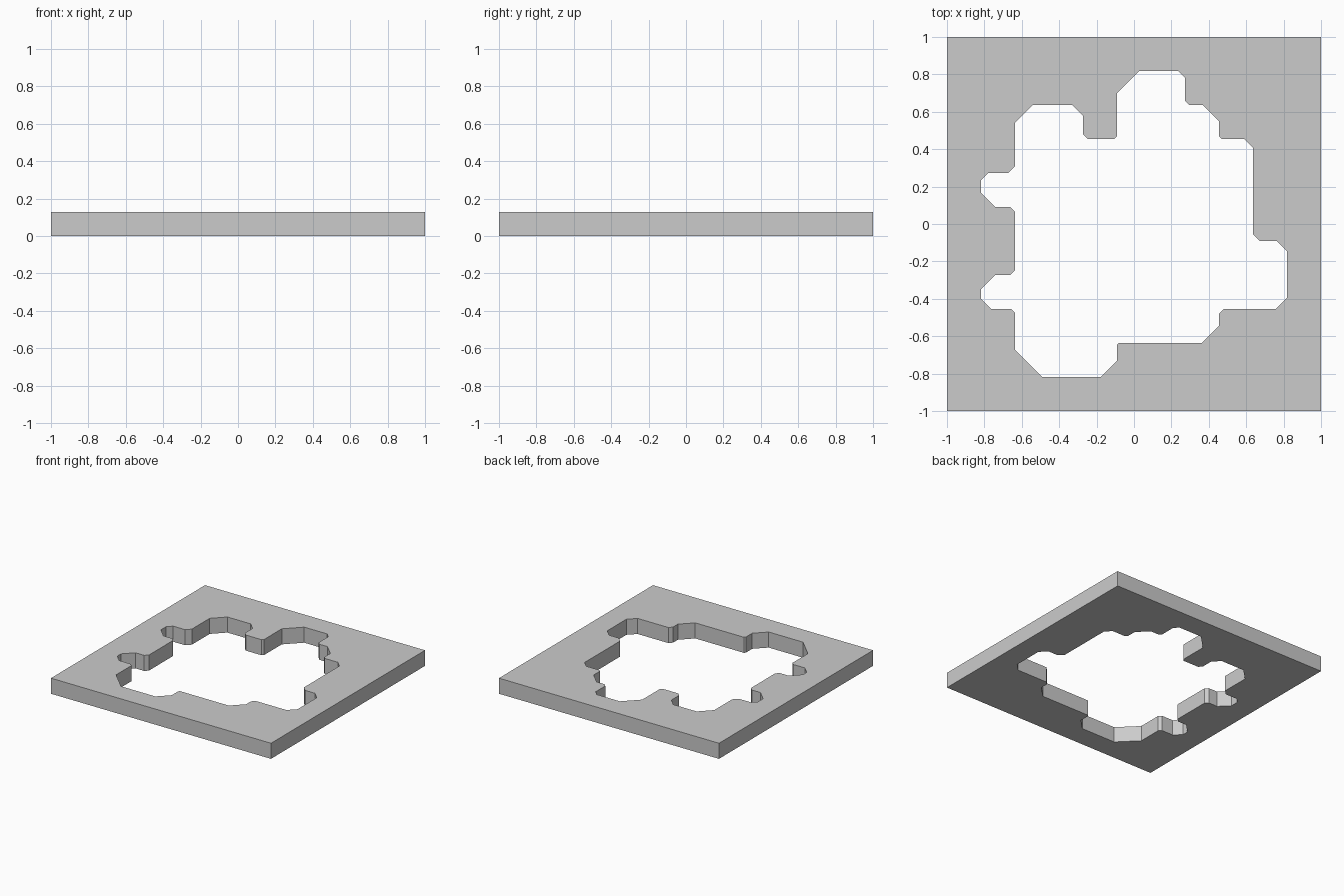
import bpy, bmesh
from mathutils import Vector

if "Cube" in bpy.data.objects:
    bpy.data.objects.remove(bpy.data.objects["Cube"])

THICK = 0.128
STEP = 1 / 11  # opening follows an 11-cell grid

# opening corners: grid x, grid y, chamfer size
CORNERS = [
    (-1, 9, .12), (3, 9, .035), (3, 7, .022), (5, 7, .087), (5, 5, .015),
    (7, 5, .047), (7, -1, .037), (9, -1, .055), (9, -5, .06), (5, -5, .025),
    (5, -7, .093), (-1, -7, .01), (-1, -9, .088), (-7, -9, .145),
    (-7, -5, .02), (-9, -5, .056), (-9, -3, .077), (-7, -3, .025),
    (-7, 1, .025), (-9, 1, .077), (-9, 3, .038), (-7, 3, .037),
    (-7, 7, .095), (-3, 7, .057), (-3, 5, .025), (-1, 5, .015),
]


def chamfered(corners):
    """Cut every corner of the outline at 45 degrees."""
    pts = [Vector((x * STEP, y * STEP)) for x, y, _ in corners]
    out = []
    for i, p in enumerate(pts):
        cut = corners[i][2]
        for q in (pts[i - 1], pts[(i + 1) % len(pts)]):
            out.append(p + (q - p).normalized() * cut)
    return out


def add_outline(curve, pts):
    spline = curve.splines.new('POLY')
    spline.points.add(len(pts) - 1)
    for sp, p in zip(spline.points, pts):
        sp.co = (p[0], p[1], 0, 1)
    spline.use_cyclic_u = True


# square plate with the opening, extruded from a filled profile
curve = bpy.data.curves.new("plate_profile", 'CURVE')
curve.dimensions = '2D'
curve.fill_mode = 'BOTH'
curve.extrude = THICK / 2
add_outline(curve, [(-1, -1), (1, -1), (1, 1), (-1, 1)])
add_outline(curve, chamfered(CORNERS))
plate = bpy.data.objects.new("plate_with_opening", curve)
bpy.context.collection.objects.link(plate)
bpy.context.view_layer.objects.active = plate
plate.select_set(True)
bpy.ops.object.convert(target='MESH')
plate = bpy.context.object

# weld, sit on the ground, flat faces
bm = bmesh.new()
bm.from_mesh(plate.data)
bmesh.ops.remove_doubles(bm, verts=bm.verts, dist=1e-4)
bmesh.ops.translate(bm, verts=bm.verts, vec=(0, 0, THICK / 2))
bmesh.ops.dissolve_limit(bm, angle_limit=0.01, verts=bm.verts, edges=bm.edges)
bmesh.ops.recalc_face_normals(bm, faces=bm.faces)
for f in bm.faces:
    f.smooth = False
bm.to_mesh(plate.data)
bm.free()
